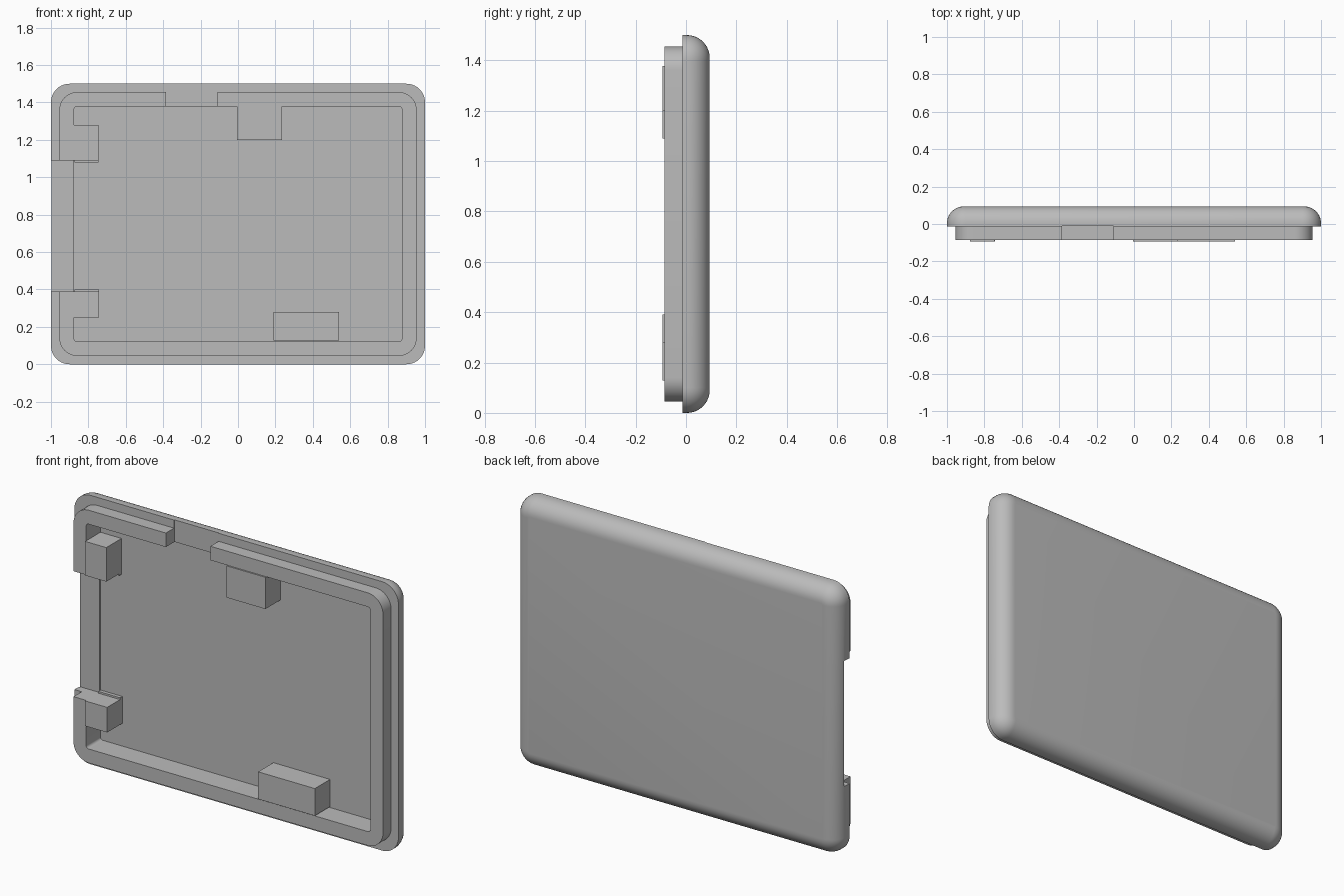
import bpy
import bmesh
from math import sin, cos, pi

if "Cube" in bpy.data.objects:
    bpy.data.objects.remove(bpy.data.objects["Cube"])

# Single grey plastic
grey = bpy.data.materials.new("grey_plastic")
grey.use_nodes = True
colour = (0.5, 0.5, 0.5, 1)
grey.diffuse_color = colour
grey.node_tree.nodes["Principled BSDF"].inputs["Base Color"].default_value = colour

WIDTH, HEIGHT = 2.0, 1.5
FRONT, LIP, RIM, FLOOR, BACK = -0.094, -0.086, -0.014, 0.04, 0.094
ROUND = 0.09
STEPS = 10


def make_object(name, bm):
    bmesh.ops.recalc_face_normals(bm, faces=bm.faces)
    mesh = bpy.data.meshes.new(name)
    bm.to_mesh(mesh)
    bm.free()
    mesh.materials.append(grey)
    obj = bpy.data.objects.new(name, mesh)
    bpy.context.collection.objects.link(obj)
    return obj


def box(name, x, y, z):
    """Box from (low, high) ranges on each axis."""
    bm = bmesh.new()
    bmesh.ops.create_cube(bm, size=1)
    for v in bm.verts:
        v.co = [r[0] if c < 0 else r[1] for c, r in zip(v.co, (x, y, z))]
    return make_object(name, bm)


def rounded_loop(bm, inset, y, radius):
    """Rounded rectangle of vertices, facing the front."""
    cx = WIDTH / 2 - inset - radius
    cz = HEIGHT / 2 - inset - radius
    verts = []
    for corner, (sx, sz) in enumerate(((1, 1), (-1, 1), (-1, -1), (1, -1))):
        for i in range(STEPS + 1):
            a = (corner + i / STEPS) * pi / 2
            verts.append(bm.verts.new((sx * cx + radius * cos(a), y,
                                       HEIGHT / 2 + sz * cz + radius * sin(a))))
    return verts


# Shell: loops from the rounded back, round the rim and lip, to the inner floor
profile = []
for i in range(STEPS + 1):
    a = pi / 2 * (1 - i / STEPS)
    inset = ROUND * (1 - cos(a))
    profile.append((inset, BACK - ROUND * (1 - sin(a)), 0.1 - inset))
profile += [(0, RIM, 0.1), (0.045, RIM, 0.095), (0.045, LIP, 0.095),
            (0.123, LIP, 0.015), (0.123, FLOOR, 0.015)]

bm = bmesh.new()
loops = [rounded_loop(bm, *p) for p in profile]
for lower, upper in zip(loops, loops[1:]):
    for i in range(len(lower)):
        j = (i + 1) % len(lower)
        bm.faces.new((lower[i], lower[j], upper[j], upper[i]))
bm.faces.new(loops[0])
bm.faces.new(loops[-1])
shell = make_object("cover_shell", bm)

# Openings through the side wall and the top lip
cutters = [
    box("side_opening_cutter", (-1.1, -0.86), (-0.2, 0.03), (0.39, 1.09)),
    box("top_opening_cutter", (-0.385, -0.11), (-0.2, -0.01), (1.35, 1.6)),
]
bpy.context.view_layer.objects.active = shell
for cutter in cutters:
    cutter.hide_render = True
    mod = shell.modifiers.new("opening", 'BOOLEAN')
    mod.operation = 'DIFFERENCE'
    mod.solver = 'EXACT'
    mod.object = cutter
    bpy.ops.object.modifier_apply(modifier=mod.name)
    bpy.data.objects.remove(cutter)

bpy.ops.object.select_all(action='DESELECT')
shell.select_set(True)
bpy.ops.object.shade_smooth_by_angle(angle=pi / 6)

# Support blocks standing on the inner floor
depth = (FRONT, FLOOR + 0.01)
box("upper_side_block", (-0.877, -0.747), depth, (1.09, 1.28))
box("lower_side_block", (-0.877, -0.742), depth, (0.25, 0.39))
box("top_block", (-0.005, 0.235), depth, (1.20, 1.377))
box("bottom_block", (0.19, 0.54), depth, (0.128, 0.28))

# Thin feet beside the side opening
foot = (0.02, FLOOR + 0.01)
box("upper_foot", (-0.875, -0.747), foot, (1.08, 1.09))
box("lower_foot", (-0.875, -0.742), foot, (0.39, 0.40))
